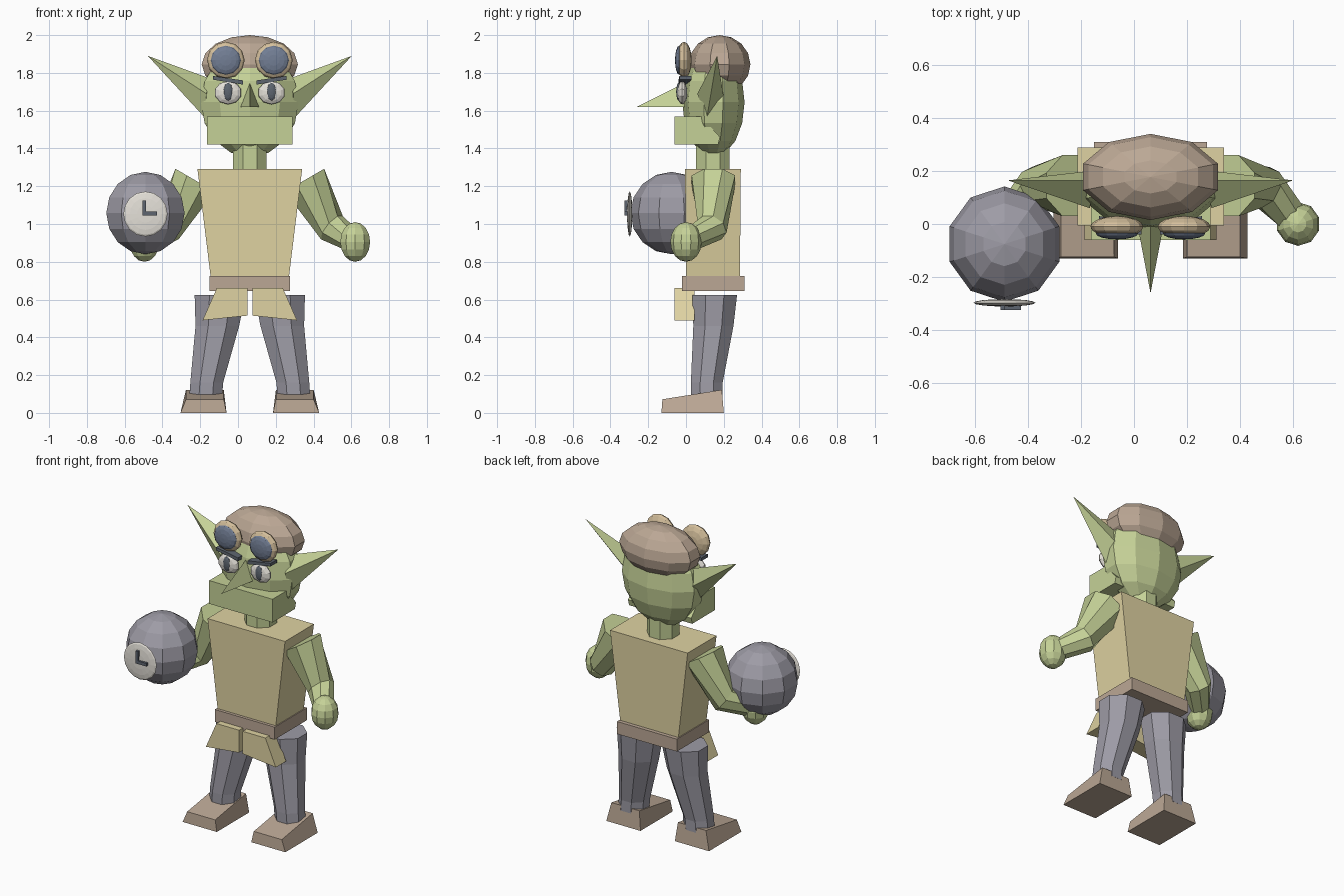
import bpy, bmesh, math
from mathutils import Vector, Matrix

if "Cube" in bpy.data.objects:
    bpy.data.objects.remove(bpy.data.objects["Cube"])

C = 0.0625  # the body's own mirror plane


def material(name, rgb):
    m = bpy.data.materials.new(name)
    m.diffuse_color = (*rgb, 1)
    m.use_nodes = True
    m.node_tree.nodes["Principled BSDF"].inputs["Base Color"].default_value = m.diffuse_color
    return m


SKIN = material("skin", (0.56, 0.64, 0.31))
CLOTH = material("cloth", (0.74, 0.65, 0.36))
LEATHER = material("leather", (0.50, 0.39, 0.30))
IRON = material("iron", (0.34, 0.33, 0.38))
BRASS = material("brass", (0.66, 0.52, 0.33))
GLASS = material("glass", (0.17, 0.21, 0.30))
WHITE = material("white", (0.78, 0.75, 0.69))
DARK = material("dark", (0.11, 0.13, 0.16))


def finish(bm, name, mat):
    bmesh.ops.recalc_face_normals(bm, faces=bm.faces)
    me = bpy.data.meshes.new(name)
    bm.to_mesh(me)
    bm.free()
    me.materials.append(mat)
    ob = bpy.data.objects.new(name, me)
    bpy.context.collection.objects.link(ob)
    return ob


def loft(name, mat, rings):
    """Skin a list of equal-length point rings, capping both ends."""
    bm = bmesh.new()
    vs = [[bm.verts.new(p) for p in r] for r in rings]
    n = len(vs[0])
    for a, b in zip(vs, vs[1:]):
        for i in range(n):
            j = (i + 1) % n
            bm.faces.new((a[i], a[j], b[j], b[i]))
    bm.faces.new(vs[0])
    bm.faces.new(vs[-1])
    return finish(bm, name, mat)


def rect(x0, x1, y0, y1, z0, z1=None):
    """Horizontal rectangle; z0 at its front edge, z1 at its back edge."""
    z1 = z0 if z1 is None else z1
    return [(x0, y0, z0), (x1, y0, z0), (x1, y1, z1), (x0, y1, z1)]


def oval(c, axis, rx, ry, n=8):
    """Ring of n points round c, perpendicular to axis."""
    q = Vector(axis).to_track_quat('Z', 'Y')
    pts = []
    for i in range(n):
        a = 2 * math.pi * (i + 0.5) / n
        pts.append(Vector(c) + q @ Vector((rx * math.cos(a), ry * math.sin(a), 0)))
    return pts


def ball(name, mat, c, r, seg=10, rings=8, facing=False):
    """Scaled sphere; facing=True puts its poles on the y axis."""
    bm = bmesh.new()
    bmesh.ops.create_uvsphere(bm, u_segments=seg, v_segments=rings, radius=1)
    if facing:
        bm.transform(Matrix.Rotation(math.pi / 2, 4, 'X'))
    bm.transform(Matrix.Translation(c) @ Matrix.Diagonal((*r, 1)))
    return finish(bm, name, mat)


def spike(name, mat, base, tip):
    bm = bmesh.new()
    b = [bm.verts.new(p) for p in base]
    t = bm.verts.new(tip)
    bm.faces.new(b)
    for i in range(len(b)):
        bm.faces.new((b[i], b[(i + 1) % len(b)], t))
    return finish(bm, name, mat)


# torso, belt and neck
loft("torso", CLOTH, [rect(C - .2, C + .2, 0, .285, .66),
                      rect(C - .277, C + .277, -.005, .29, 1.29)])
loft("belt", LEATHER, [rect(C - .214, C + .214, -.02, .31, .645),
                       rect(C - .214, C + .214, -.02, .31, .725)])
loft("neck", SKIN, [oval((C, .142, z), (0, 0, 1), .097, .097) for z in (1.26, 1.45)])

# head, jaw, nose and cap
ball("head", SKIN, (C, .145, 1.645), (.272, .165, .29))
loft("jaw", SKIN, [rect(C - .226, C + .226, -.06, .17, 1.42),
                   rect(C - .226, C + .226, -.06, .18, 1.46),
                   rect(C - .226, C + .226, -.06, .08, 1.57)])
spike("nose", SKIN, [(C - .05, 0, 1.62), (C + .05, 0, 1.62), (C, 0, 1.75)],
      (C, -.262, 1.62))
ball("cap", LEATHER, (C, .178, 1.845), (.268, .163, .155))

# paired parts
for side, s in (("left", 1), ("right", -1)):
    def X(v):
        return C + s * v

    # leg
    leg = loft(side + "_leg", IRON, [
        oval((X(.158), .152, .625), (0, 0, 1), .145, .128),
        oval((X(.172), .145, .46), (0, 0, 1), .125, .115),
        oval((X(.228), .11, .16), (0, 0, 1), .094, .091),
        oval((X(.233), .11, .09), (0, 0, 1), .094, .09)])

    # shoe
    loft(side + "_shoe", LEATHER, [
        rect(X(.123), X(.367), -.13, .2, 0),
        rect(X(.138), X(.338), -.125, .19, .072, .122)])

    # loincloth flap
    loft(side + "_flap", CLOTH, [
        [(X(.013), -.06, .515), (X(.25), -.06, .49), (X(.25), .045, .49), (X(.013), .045, .515)],
        rect(X(.013), X(.175), -.06, .045, .66)])

    # arm and fist
    loft(side + "_arm", SKIN, [
        oval((X(.29), .145, 1.232), (s * .5, 0, -.86), .125, .13),
        oval((X(.435), .138, .98), (s * .7, -.35, -.62), .082, .085),
        oval((X(.54), .02, .915), (s * .6, -.75, -.25), .062, .062)])
    ball(side + "_fist", SKIN, (X(.558), 0, .905), (.083, .083, .105))

    # ear
    spike(side + "_ear", SKIN, [(X(.21), .165, 1.77), (X(.23), .06, 1.69),
                                (X(.235), .11, 1.56), (X(.235), .2, 1.67)],
          (X(.54), .165, 1.89))

    # eye with pupil
    ball(side + "_eye", WHITE, (X(.115), -.02, 1.695), (.073, .026, .062), facing=True)
    ball(side + "_pupil", DARK, (X(.115), -.038, 1.7), (.026, .014, .048), facing=True)

    # brow, slanting down to the nose
    loft(side + "_brow", DARK, [
        [(X(.035), y, z) for y, z in ((-.04, 1.738), (0, 1.738), (0, 1.76), (-.04, 1.76))],
        [(X(.195), y, z) for y, z in ((-.035, 1.764), (.03, 1.764), (.03, 1.784), (-.035, 1.784))]])

    # goggle rim and lens
    ball(side + "_goggle_rim", BRASS, (X(.127), -.01, 1.867), (.1, .04, .098), 12, facing=True)
    ball(side + "_goggle_lens", GLASS, (X(.127), -.036, 1.867), (.08, .022, .077), 12, facing=True)

# bomb with a clock dial and two hands
ball("bomb", IRON, (-.49, -.076, 1.058), (.218, .218, .218))
ball("bomb_dial", WHITE, (-.49, -.298, 1.053), (.117, .014, .119), 16, facing=True)
loft("minute_hand", DARK, [rect(-.505, -.488, -.325, -.308, z) for z in (1.045, 1.125)])
loft("hour_hand", DARK, [rect(-.488, -.428, -.325, -.308, z) for z in (1.045, 1.065)])
